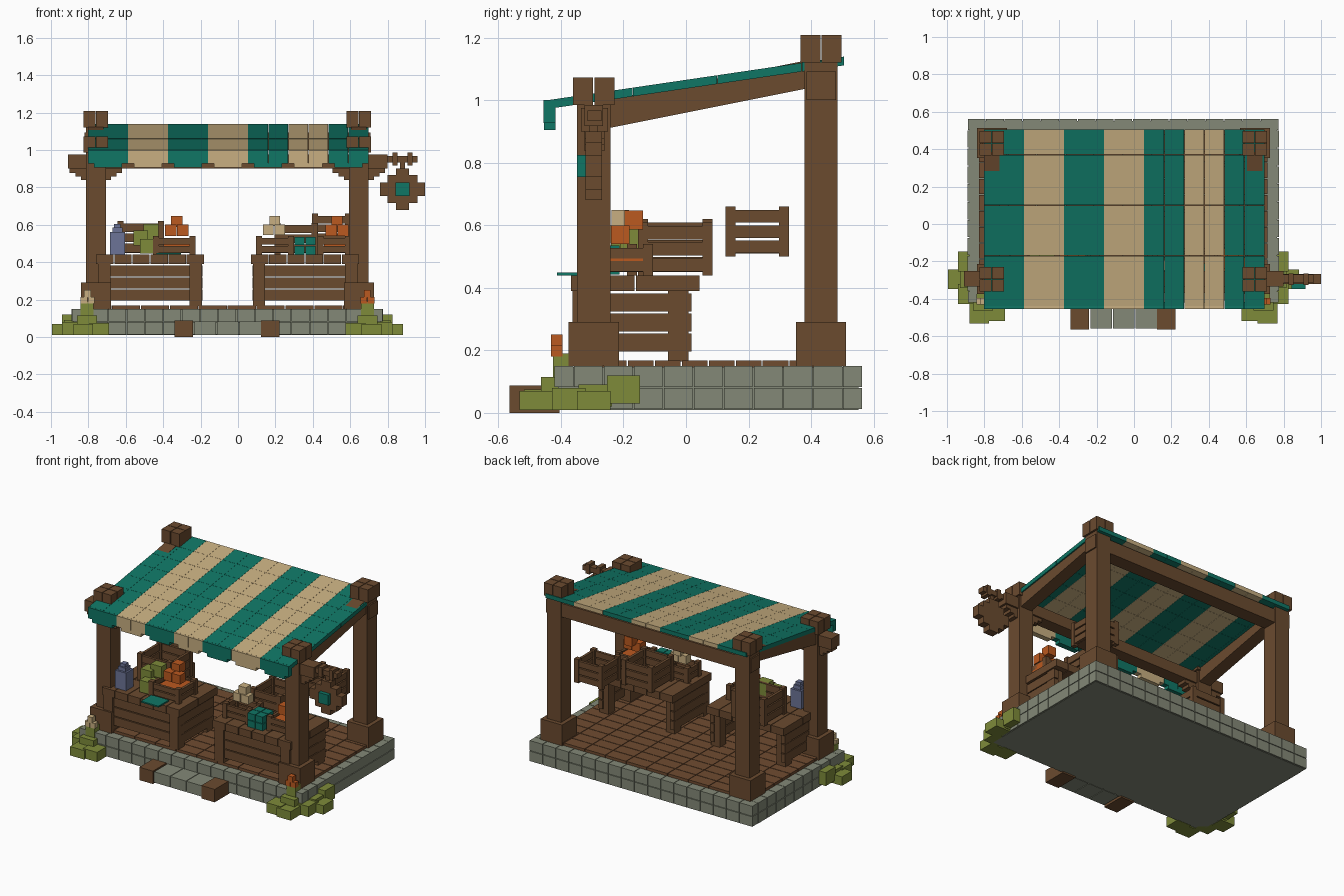
import bpy
import bmesh
from mathutils import Vector

default_cube = bpy.data.objects.get("Cube")
if default_cube:
    bpy.data.objects.remove(default_cube, do_unlink=True)


def material(name, *rgb):
    mat = bpy.data.materials.new(name)
    mat.use_nodes = True
    mat.diffuse_color = (*rgb, 1)
    mat.node_tree.nodes["Principled BSDF"].inputs["Base Color"].default_value = (*rgb, 1)
    return mat


wood = material("brown wood", .145, .069, .028)
planks = material("floor wood", .16, .072, .03)
stone = material("grey stone", .23, .25, .185)
teal = material("teal cloth", .005, .18, .13)
cream = material("cream cloth", .58, .43, .22)
moss = material("moss green", .21, .26, .042)
orange = material("orange fruit", .5, .1, .014)
blue = material("blue glaze", .15, .175, .31)

CENTRE = -.057          # stall centre line
POST_X = .703           # post distance from the centre line
SIDES = (-1, 1)


def boxes(name, mat, items, slope=0):
    """One object made of boxes (x0, x1, y0, y1, z0, z1); slope lifts z along y."""
    bm = bmesh.new()
    for x0, x1, y0, y1, z0, z1 in items:
        low, high = Vector((x0, y0, z0)), Vector((x1, y1, z1))
        made = bmesh.ops.create_cube(bm, size=1)
        for v in made["verts"]:
            v.co = (low + high) / 2 + v.co * (high - low)
            v.co.z += slope * v.co.y
    mesh = bpy.data.meshes.new(name)
    bm.to_mesh(mesh)
    bm.free()
    mesh.materials.append(mat)
    obj = bpy.data.objects.new(name, mesh)
    bpy.context.collection.objects.link(obj)
    return obj


def around(x, y, z0, z1, half_x, half_y=None):
    half_y = half_y or half_x
    return (x - half_x, x + half_x, y - half_y, y + half_y, z0, z1)


def split(start, end, count, gap=.004):
    """Equal spans with a narrow joint between neighbours."""
    step = (end - start) / count
    return [(start + i * step + gap / 2, start + (i + 1) * step - gap / 2) for i in range(count)]


# Stone platform: core and two courses of rim blocks
left, right, front, back = -.89, .775, -.42, .562
boxes("platform_core", stone, [(left + .01, right - .01, front + .01, back - .01, .01, .147)])
rim = []
for z in split(.01, .152, 2):
    for x in split(left, right, 17):
        rim += [(*x, front, front + .06, *z), (*x, back - .06, back, *z)]
    for y in split(front + .06, back - .06, 9):
        rim += [(left, left + .06, *y, *z), (right - .06, right, *y, *z)]
boxes("platform_rim", stone, rim)

# Plank floor
boxes("floor_planks", planks, [(*x, *y, .14, .167)
      for y in split(front + .06, back - .06, 10) for x in split(left + .06, right - .06, 10)])

# Front step
boxes("step_stones", stone, [(*x, -.56, front, .01, .083) for x in split(-.235, .125, 3)])
boxes("step_ends", wood, [(x, x + .1, -.565, -.405, 0, .087) for x in (-.34, .122)])

# Posts with wide feet and four-block caps
for row, y, top in (("front", -.295, .985), ("back", .432, 1.12)):
    for side, label in zip(SIDES, ("right", "left")):
        x = CENTRE + side * POST_X
        boxes(f"{row}_{label}_post", wood, [around(x, y, .16, top, .053),
                                            around(x, y, .15, .29, .08)])
        boxes(f"{row}_{label}_cap", wood,
              [(*sx, *sy, top, top + .088) for sx in split(x - .068, x + .068, 2)
               for sy in split(y - .068, y + .068, 2)])

# Beams and sloping rafters
boxes("front_beam", wood, [(-.91, .8, -.335, -.25, .9, .975)])
boxes("back_beam", wood, [(CENTRE - .765, CENTRE + .765, .385, .48, 1.0, 1.092)])
boxes("rafters", wood, [around(CENTRE + s * POST_X, .07, .96, 1.05, .042, .315) for s in SIDES],
      slope=.2)

# Stepped brackets under the front beam
steps = []
for side in SIDES:
    for way in SIDES:
        for i, reach in enumerate((.09, .06, .03)):
            x = CENTRE + side * POST_X + way * (.05 + reach / 2)
            z = .9 - i * .02
            steps.append(around(x, -.293, z - .022, z, reach / 2, .032))
boxes("beam_brackets", wood, steps)

# Striped awning with a scalloped front edge
for i, (x0, x1) in enumerate(split(-.803, .697, 7, 0)):
    cloth = (teal, cream)[i % 2]
    middle = (x0 + x1) / 2
    columns = split(x0, x1, 2, .001)
    boxes(f"awning_stripe_{i + 1}", cloth,
          [(*x, *y, 1.037, 1.065) for y in split(-.44, .505, 7, .001) for x in columns], slope=.147)
    boxes(f"awning_valance_{i + 1}", cloth,
          [(*x, -.455, -.418, .927, 1.0) for x in columns]
          + [around(middle, -.436, .905, .93, .075, .018)])

# Counters: plank top, legs and slatted panels, open at the back
for label, x0, x1 in (("right", -.75, -.19), ("left", .077, .64)):
    boxes(f"{label}_counter_top", wood,
          [(*x, *y, .39, .44) for x in split(x0 - .01, x1 + .01, 6)
           for y in split(-.37, .045, 2)])
    boxes(f"{label}_counter_legs", wood,
          [around(x, y, .165, .39, .033) for x in (x0 + .035, x1 - .035) for y in (-.33, -.025)])
    slats = []
    for z in split(.193, .385, 3, .006):
        slats.append((x0 + .03, x1 - .03, -.35, -.32, *z))
        slats += [(x, x + .03, -.34, .017, *z) for x in (x0, x1 - .03)]
    boxes(f"{label}_counter_slats", wood, slats)


# Open slatted crates
def crate(name, x0, x1, y0, y1, z0, z1, rows):
    wall = .018
    parts = [(x0 + wall, x1 - wall, y0 + wall, y1 - wall, z0 + .01, z0 + .03)]
    for z in split(z0 + .008, z1 - .008, rows, .008):
        parts += [(x0, x1, y, y + wall, *z) for y in (y0, y1 - wall)]
        parts += [(x, x + wall, y0, y1, *z) for x in (x0, x1 - wall)]
    parts += [around(x, y, z0, z1, .016)
              for x in (x0 + .012, x1 - .012) for y in (y0 + .012, y1 - .012)]
    boxes(name, wood, parts)


crate("large_crate_right", -.64, -.4, -.15, .08, .44, .62, 3)
crate("small_crate_right", -.45, -.23, -.3, -.11, .44, .54, 2)
crate("large_crate_left", .2, .42, -.15, .08, .44, .61, 3)
crate("cream_goods_crate", .1, .295, -.3, -.16, .44, .54, 2)
crate("fruit_crate", .43, .6, -.3, -.11, .44, .54, 2)
crate("raised_crate", .4, .6, .13, .325, .5, .66, 3)


# Goods on the counters
def cubes(name, mat, size, spots):
    boxes(name, mat, [around(x, y, z, z + size, size / 2) for x, y, z in spots])


for label, x in (("right", -.327), ("left", .53)):
    cubes(f"oranges_{label}", orange, .06,
          [(x - .032, -.21, .54), (x + .032, -.21, .54), (x, -.167, .587)])
    boxes(f"crate_filling_{label}", orange, [around(x, -.2, .46, .52, .07)])
cubes("cream_goods", cream, .055,
      [(.162, -.22, .545), (.223, -.22, .545), (.197, -.21, .593)])
cubes("cabbages", moss, .08, [(-.52, -.2, .49), (-.465, -.17, .525), (-.485, -.26, .445)])
boxes("teal_bundle", teal, [(*x, *y, *z) for x in split(.3, .416, 2)
      for y in split(-.33, -.21, 2) for z in split(.44, .537, 2)])
boxes("teal_cloth", teal, [(-.435, -.305, -.412, -.3, .44, .449)])
boxes("blue_jar", blue, [around(-.645, -.29, .44, .56, .04),
                         around(-.645, -.29, .56, .585, .027),
                         around(-.645, -.29, .585, .605, .018)])

# Hanging sign on a collared arm
sign_x, sign_y, sign_z = .88, -.295, .79
boxes("sign_board", wood, [
    around(sign_x, sign_y, sign_z - h, sign_z + h, w, .027)
    for w, h in ((.12, .035), (.08, .075), (.035, .11))])
boxes("sign_emblem", teal, [around(sign_x, sign_y - .04, sign_z - .035, sign_z + .035, .037, .013)])
boxes("sign_arm", wood, [(.69, .96, -.315, -.27, .933, .967), around(sign_x, sign_y, .88, .94, .013)]
      + [around(x, sign_y, .918, .985, .014, .03) for x in (.84, .92)])

# Moss clumps and small plants at the front corners
for side, label, bloom in ((-1, "right", cream), (1, "left", orange)):
    clump = [(.885, -.295, .01, .07), (.83, -.2, .03, .12), (.82, -.29, .02, .09),
             (.83, -.375, .01, .08), (.77, -.48, .01, .07), (.685, -.465, .01, .075),
             (.75, -.41, .06, .115)]
    boxes(f"moss_{label}", moss,
          [around(CENTRE + side * x, y, z0, z1, .053) for x, y, z0, z1 in clump]
          + [around(CENTRE + side * .75, -.4, .11, .19, .035, .025)])
    x = CENTRE + side * .748
    boxes(f"bloom_{label}", bloom, [around(x - .018, -.413, .18, .215, .018),
                                    around(x + .02, -.413, .18, .215, .018),
                                    around(x, -.413, .21, .25, .018)])
